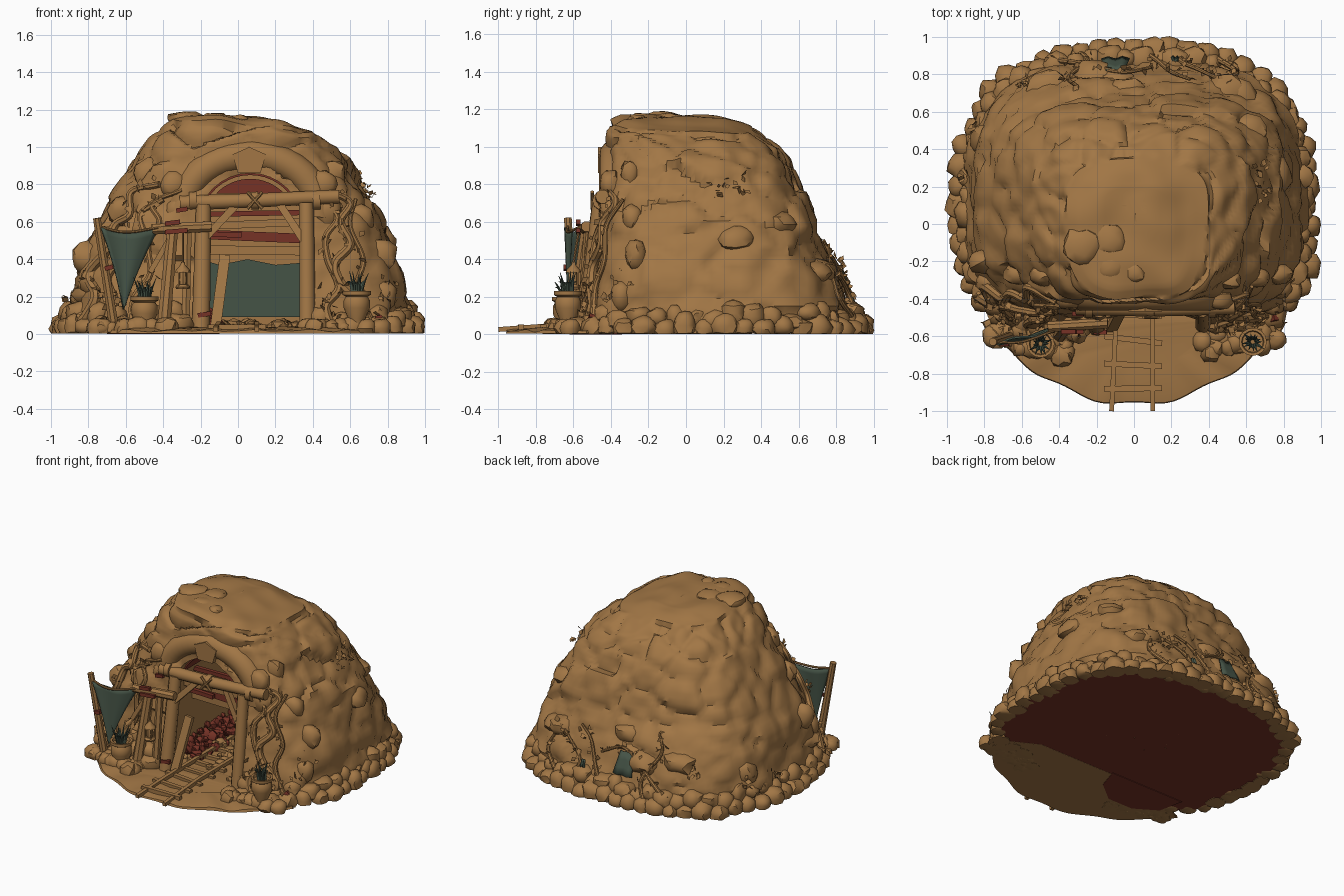
import bpy, bmesh, math, random
from mathutils import Vector as V, noise

if "Cube" in bpy.data.objects:
    bpy.data.objects.remove(bpy.data.objects["Cube"])
random.seed(4)
R = random.uniform

def material(name, c):
    m = bpy.data.materials.new(name)
    m.diffuse_color = (*c, 1)
    m.use_nodes = True
    m.node_tree.nodes["Principled BSDF"].inputs["Base Color"].default_value = m.diffuse_color
    return m
BROWN = material("sandy brown", (0.36, 0.183, 0.060))
GREEN = material("dull green", (0.060, 0.088, 0.062))
RED = material("rust red", (0.18, 0.032, 0.019))

def make(name, verts, faces, *mats):
    me = bpy.data.meshes.new(name)
    me.from_pydata([tuple(v) for v in verts], [], faces)
    bm = bmesh.new(); bm.from_mesh(me)
    bmesh.ops.recalc_face_normals(bm, faces=bm.faces)
    bm.to_mesh(me); bm.free()
    for m in mats: me.materials.append(m)
    ob = bpy.data.objects.new(name, me)
    bpy.context.collection.objects.link(ob)
    return ob

# hill size by height: z, left, right, front, back
LV = [(0.005, .91, .92, -.56, .91), (.12, .90, .90, -.53, .88), (.3, .86, .87, -.50, .81),
      (.45, .82, .82, -.48, .74), (.6, .74, .76, -.46, .67), (.75, .65, .69, -.43, .62),
      (.9, .55, .60, -.42, .56), (1.0, .47, .53, -.415, .49), (1.06, .41, .46, -.41, .42),
      (1.095, .37, .41, -.40, .36), (1.125, .29, .31, -.34, .27), (1.145, .18, .2, -.2, .2), (1.15, .04, .04, .06, .14)]
def prof(z):
    for p, q in zip(LV, LV[1:]):
        if z <= q[0]:
            t = max(0, (z - p[0]) / (q[0] - p[0]))
            return [a + (b - a) * t for a, b in zip(p, q)][1:]
    return LV[-1][1:]
def surf(ang, z, off=0):
    l, r, f, b = prof(z)
    c, s = math.cos(ang), math.sin(ang)
    n = 3.8 if s < 0 else (2.7 if z < .15 else 3.1)
    d = ((abs(c) / (r if c > 0 else l)) ** n + (abs(s) / (b - .1 if s > 0 else .1 - f)) ** n) ** (-1 / n) + off
    return V((d * c, .1 + d * s, z))
def face(x, z, off=.02, back=False):
    l, r, f, b = prof(z)
    n = 3.0 if back else 3.8
    t = max(.02, 1 - (abs(x) / (r if x > 0 else l)) ** n) ** (1 / n)
    return V((x, .1 + (b - .1) * t + off if back else .1 - (.1 - f) * t - off, z))

# rocky hill, red underneath
N, SUB = 150, 5
zs = [p[0] + (q[0] - p[0]) * k / SUB for p, q in zip(LV, LV[1:]) for k in range(SUB)] + [LV[-1][0]]
vs = []
for z in zs:
    for i in range(N):
        p = surf(2 * math.pi * i / N, z)
        d, c = noise.voronoi(V((p.x, p.y, p.z * 1.5)) * 3.8)
        k = .04 * noise.noise(c[0] * 3.7) + .035 * min(.6, (d[1] - d[0]) * 2) - .008 + .02 * noise.noise(p * 9)
        if z > 1.1: k = .012 + .025 * noise.noise(V((p.x, p.y, 0)) * 5)
        q = p + (p - V((0, .1, .4))).normalized() * k
        q.z = z if z < .02 else max(.02, q.z - (.07 * q.x + .04 * q.y) * max(0, z - .7) / .4)
        vs.append(q)
fs = [(j * N + i, j * N + (i + 1) % N, (j + 1) * N + (i + 1) % N, (j + 1) * N + i)
      for j in range(len(zs) - 1) for i in range(N)]
fs += [tuple(range(N)), tuple(range((len(zs) - 1) * N, len(zs) * N))]
hill = make("hill", vs, fs, BROWN, RED)
for p in hill.data.polygons:
    p.material_index = int(p.normal.z < -.9 and p.center.z < .02)

def prism(name, pts, y0, y1, mat):
    n = len(pts)
    v = [(x, y, z) for y in (y0, y1) for x, z in pts]
    f = [tuple(range(n)), tuple(range(n, 2 * n))] + [(i, (i + 1) % n, n + (i + 1) % n, n + i) for i in range(n)]
    return make(name, v, f, mat)
def arc(r, a0, a1, n=16, rz=None, cz=.58):
    return [(.065 + r * math.cos(a0 + (a1 - a0) * i / n), cz + (rz or r) * math.sin(a0 + (a1 - a0) * i / n)) for i in range(n + 1)]

# tunnel
cut = prism("tunnel_cutter", [(-.215, .03), (.345, .03)] + arc(.28, 0, math.pi), -1.2, .45, BROWN)
cut.hide_render = True; cut.hide_set(True); cut.display_type = 'WIRE'
mod = hill.modifiers.new("tunnel", 'BOOLEAN')
mod.operation, mod.object, mod.solver = 'DIFFERENCE', cut, 'EXACT'
prism("tunnel_ceiling", arc(.284, .4, 2.74) + arc(.27, 2.74, .4), -.36, .445, RED)
prism("red_back_panel", arc(.25, .75, 2.39), .43, .438, RED)
prism("tunnel_back_sheet", [(-.2, .09), (.33, .09), (.33, .38), (.2, .37), (.05, .4), (-.1, .37), (-.2, .4)], .425, .433, GREEN)

def tube(name, pts, r0, r1=None, mat=BROWN, sides=8, step=1, flat=1):
    """Swept tube through points, smoothed when step > 1."""
    P = [V(p) for p in pts]
    if step > 1:
        E = [P[0] * 2 - P[1]] + P + [P[-1] * 2 - P[-2]]
        P = [.5 * (2 * b + (c - a) * t + (2 * a - 5 * b + 4 * c - d) * t * t + (3 * b - a - 3 * c + d) * t ** 3)
             for a, b, c, d in zip(E, E[1:], E[2:], E[3:]) for t in [k / step for k in range(step)]] + [P[-1]]
    r1 = r0 if r1 is None else r1
    ref = V((0, 0, 1)) if abs((P[-1] - P[0]).normalized().y) > .7 else V((0, 1, 0))
    v, n = [], len(P)
    for i, p in enumerate(P):
        T = (P[min(i + 1, n - 1)] - P[max(i - 1, 0)]).normalized()
        A = T.cross(ref).normalized(); B = A.cross(T)
        r = r0 + (r1 - r0) * i / (n - 1)
        v += [p + r * (A * math.cos(t) + B * flat * math.sin(t)) for t in [2 * math.pi * (k + .5) / sides for k in range(sides)]]
    for q in v: q.z = max(q.z, .005)
    f = [(i * sides + k, i * sides + (k + 1) % sides, (i + 1) * sides + (k + 1) % sides, (i + 1) * sides + k)
         for i in range(n - 1) for k in range(sides)]
    make(name, v, f + [tuple(range(sides)), tuple(range((n - 1) * sides, n * sides))], mat)
    return P

def rock(name, c, s, mat=BROWN, sub=2):
    bm = bmesh.new()
    bmesh.ops.create_icosphere(bm, subdivisions=sub, radius=1)
    o = V((R(0, 50), R(0, 50), R(0, 50)))
    for v in bm.verts:
        q = v.co * (1 + .35 * noise.noise(v.co * 1.3 + o))
        m = max(abs(q.x), abs(q.y), abs(q.z))
        q *= .75 + .25 / max(m, .5) * .9
        v.co = V((c[0] + q.x * s[0], c[1] + q.y * s[1], max(.002, c[2] + q.z * s[2])))
    me = bpy.data.meshes.new(name); bm.to_mesh(me); bm.free()
    me.materials.append(mat)
    bpy.context.collection.objects.link(bpy.data.objects.new(name, me))

# stones round the foot, embedded in the flanks, and slabs on top
for i in range(112):
    row = i % 2
    p = surf(2 * math.pi * i / 112, .0, R(-.04, -.02) if row else R(-.01, .03))
    if not (p.y < -.3 and abs(p.x - .065) < .36):
        s = R(.055, .08)
        rock("foot_stone", (p.x, p.y, R(.06, .12) if row else R(.02, .05)), (s, s, R(.05, .08)))
for i in range(10):
    rock("flank_stone", surf(R(-.4, 3.55), R(.2, .6), -.06), (R(.09, .13), R(.09, .13), R(.06, .1)))
for x, z, s in [(-.8, .4, .09), (-.76, .28, .09), (-.62, .66, .08), (.65, .62, .08), (.76, .42, .09), (-.48, .86, .08), (.5, .85, .08), (.76, .2, .09), (-.5, .2, .09), (-.45, .4, .07), (.55, .4, .08)]:
    rock("front_boulder", face(x, z, -.055), (s, s * .7, s))
for x, y, s in [(-.28, -.12, .1), (-.13, -.09, .09), (-.13, -.23, .08), (0, -.26, .06)]:
    rock("top_slab", (x, y, 1.135 - .06 * x), (s, s, .04))
for i in range(70):
    x = random.choice((-1, 1)) * R(.34, .78)
    s = R(.03, .065)
    rock("apron_stone", (x, -R(.55, .62 + .22 * (.8 - abs(x))), .03), (s, s, s))

# ground apron in front, with a red patch below its left half
n = 60
out = [V((.82 * math.cos(t), -.53 - .435 * math.sin(t) ** 1.9 + .012 * math.sin(13 * t), .004)) for t in [math.pi * i / n for i in range(n + 1)]]
out += [V((-.5, -.36, .004)), V((.5, -.36, .004))]
m = len(out)
ring = lambda k, z: [V((p.x * k, -.5 + (p.y + .5) * k, z + (.014 * noise.noise(p * 9) if z > .01 else 0))) for p in out]
vs = ring(1, .004) + ring(.99, .02) + ring(.9, .028) + ring(.6, .036)
make("ground_apron", vs, [tuple(range(m)), tuple(range(3 * m, 4 * m))] +
     [(j * m + i, j * m + (i + 1) % m, (j + 1) * m + (i + 1) % m, (j + 1) * m + i) for j in range(3) for i in range(m)], BROWN)
patch = [(-.1, -.34), (-.15, -.5), (-.3, -.62), (-.5, -.62), (-.66, -.52), (-.7, -.34)]
make("red_underside", [(x, y, z) for z in (0, .0035) for x, y in patch],
     [tuple(range(6)), tuple(range(6, 12))] + [(i, (i + 1) % 6, 6 + (i + 1) % 6, 6 + i) for i in range(6)], RED)

# rails and sleepers
for a, b in ((-.12, -.1), (.1, .1)):
    tube("rail", [(a, -1, .026), (b, -.6, .055), (b, .2, .055)], .018, sides=4)
for i in range(9):
    y = -.88 + i * .13
    tube("sleeper", [(-.16, y + R(-.02, .02), .035), (.15, y + R(-.02, .02), .035)], .024, sides=4, flat=.9)

# rubble inside, red bank along the left wall
for i in range(130):
    s, x = R(.018, .04), -.215 + .12 * R(0, 1) ** 1.5
    rock("red_rubble", (x, R(-.32, .42), .03 + R(.2, 1) * (.16 - (x + .215) * 1.2)), (s, s, s), RED, 1)
for i in range(60):
    s = R(.015, .04)
    rock("brown_rubble", (R(-.2, .33), R(-.45, .41), R(.035, .05)), (s, s, s), BROWN, 1)

# stone arch with keystone
tube("stone_arch", [(x, -.38, z) for x, z in arc(.365, -.1, math.pi + .1, 24, .30, .655)], .083, sides=14)
prism("keystone", [(-.03, .96), (.06, 1.0), (.15, .96), (.12, .86), (0, .86)], -.468, -.36, BROWN)
for x, z in ((-.34, .8), (.46, .8), (-.32, .66), (.48, .66)):
    rock("arch_foot_stone", (x, -.405, z), (.075, .055, .08))

# timber frame
tube("lintel", [(-.31, -.445, .7), (.1, -.455, .715), (.54, -.445, .735)], .042, .038, sides=10)
for x in (-.24, .09, .42):
    tube("lintel_binding", [(x - .02, -.45, .712), (x + .02, -.45, .714)], .05, sides=10)
for s in (-1, 1):
    tube("cross_tie", [(.09 - .04 * s, -.5, .67), (.09 + .04 * s, -.5, .76)], .01)
tube("left_post", [(-.2, -.55, .02), (-.185, -.46, .69)], .05, .042, sides=9)
tube("right_post", [(.37, -.54, .02), (.365, -.46, .7)], .045, .04, sides=9)
tube("left_brace", [(-.17, -.49, .52), (-.01, -.45, .69)], .028, sides=4)
tube("right_brace", [(.35, -.49, .5), (.22, -.45, .7)], .028, sides=4)
tube("leaning_plank", [(-.12, -.56, .04), (-.07, -.46, .42)], .04, sides=4, flat=.6)
tube("inner_beam", [(-.23, -.3, .575), (.36, -.3, .6)], .028, sides=4)
tube("red_inner_beam", [(-.23, -.25, .535), (.36, -.25, .51)], .036, mat=RED, sides=4)
tube("low_inner_beam", [(-.23, -.2, .45), (.36, -.2, .445)], .034, sides=4)
tube("red_plank", [(-.2, -.31, .535), (.02, -.31, .53)], .02, mat=RED, sides=4)
tube("red_high_plank", [(-.22, -.2, .64), (.35, -.2, .65)], .02, mat=RED, sides=4)
tube("side_beam", [(-.46, -.55, .56), (-.14, -.53, .575)], .03, sides=8)
tube("side_post", [(-.4, -.6, .02), (-.35, -.53, .56)], .038, .032, sides=8)
tube("side_post_thin", [(-.28, -.56, .02), (-.27, -.52, .55)], .025, sides=6)
tube("side_strut", [(-.47, -.55, .33), (-.36, -.54, .52)], .02, sides=4)
for x, y, z, w in ((-.35, -.575, .59, .04), (-.33, -.575, .545, .06), (-.69, -.64, .35, .022), (-.18, -.58, .1, .035), (-.3, -.48, .66, .03)):
    tube("red_scrap", [(x - w, y, z), (x + w, y, z + .01)], .017, mat=RED, sides=4)
tube("red_right_scrap", [(.72, -.52, .05), (.76, -.5, .1)], .02, mat=RED, sides=4)

# flag on a leaning pole
tube("flag_pole", [(-.66, -.6, .02), (-.755, -.63, .62)], .028, .022)
tube("flag_line", [(-.76, -.63, .58), (-.6, -.63, .545), (-.4, -.56, .575)], .008, step=5)
G = 12
vs = []
for i in range(G + 1):
    for j in range(G + 1):
        u, t = i / G, j / G
        top = V((-.73 + .31 * u, -.65 + .09 * u, .57 - .03 * math.sin(math.pi * u)))
        q = top.lerp(V((-.61, -.63, .13)), t * .995)
        q.x += .012 * math.sin(math.pi * t) * (1 - 2 * u)
        q.y += .012 * math.sin(u * 7) * (1 - t)
        vs.append(q)
flag = make("flag", vs, [(i * (G + 1) + j, i * (G + 1) + j + 1, (i + 1) * (G + 1) + j + 1, (i + 1) * (G + 1) + j) for i in range(G) for j in range(G)], GREEN)
flag.modifiers.new("thickness", 'SOLIDIFY').thickness = .01

# lathed shapes: pots and lantern
def lathe(name, c, prof_pts, mat=BROWN, sides=16):
    v = [(c[0] + r * math.cos(2 * math.pi * k / sides), c[1] + r * math.sin(2 * math.pi * k / sides), c[2] + z) for r, z in prof_pts for k in range(sides)]
    n = len(prof_pts)
    f = [(j * sides + k, j * sides + (k + 1) % sides, (j + 1) * sides + (k + 1) % sides, (j + 1) * sides + k) for j in range(n - 1) for k in range(sides)]
    make(name, v, f + [tuple(range(sides)), tuple(range((n - 1) * sides, n * sides))], mat)
for x, y, z in ((-.5, -.64, .05), (.635, -.63, .08)):
    lathe("plant_pot", (x, y, z), [(.04, -.04), (.045, 0), (.07, .06), (.07, .1), (.058, .12), (.075, .13), (.075, .15), (.06, .15), (.055, .13)])
    for i in range(13):
        a, L = i * 2.4, R(.04, .075)
        d = V((math.cos(a), math.sin(a), 0))
        b = V((x, y, z + .12))
        tube("succulent_leaf", [b + d * .02, b + d * L * .6 + V((0, 0, .07)), b + d * L + V((0, 0, R(.07, .14)))], .012, .001, GREEN, 5, 3)
L = (-.295, -.6, .24)
lathe("lantern_base", L, [(.035, 0), (.04, .012), (.03, .025)], sides=8)
lathe("lantern_glass", L, [(.02, .02), (.024, .05), (.02, .09)], sides=8)
lathe("lantern_cap", L, [(.042, .09), (.036, .105), (.012, .13), (.01, .145)], sides=8)
for k in range(4):
    a = math.pi * (k / 2 + .25)
    p = V((L[0] + .032 * math.cos(a), L[1] + .032 * math.sin(a), .25))
    tube("lantern_bar", [p, p + V((0, 0, .09))], .005, sides=4)
tube("lantern_cord", [(L[0], L[1], .38), (L[0], -.57, .56)], .007, sides=5)

# vines with leaves
leaf_v, leaf_f = [], []
def leaf(p, s):
    a = V((R(-1, 1), R(-1, 1), R(-1, 1))).normalized()
    b = a.cross(V((R(-1, 1), R(-1, 1), R(-1, 1)))).normalized()
    k = len(leaf_v)
    leaf_v.extend([p, p + a * s * .5 + b * s * .4, p + a * s + a.cross(b) * s * .2, p + a * s * .5 - b * s * .4])
    for q in leaf_v[k:]: q.z = max(q.z, .01)
    leaf_f.extend([(k, k + 1, k + 2), (k, k + 2, k + 3)])
def vine(pts, r, back=False, leaves=.6):
    P = tube("vine", [face(x, z, .03, back) for x, z in pts], r, r * .55, sides=8, step=6)
    for p in P:
        if R(0, 1) < leaves:
            leaf(p + V((R(-.03, .03), .01 if back else -.015, R(-.03, .03))), R(.03, .05))
for pts, r in [([(.6, .03), (.66, .14), (.55, .27), (.52, .38), (.6, .48), (.55, .6), (.6, .7), (.5, .76)], .033),
               ([(.5, .03), (.47, .15), (.54, .25), (.48, .4), (.47, .52), (.53, .62), (.46, .72)], .027),
               ([(.72, .05), (.64, .25), (.67, .4), (.6, .58), (.63, .72)], .019),
               ([(-.84, .05), (-.76, .2), (-.8, .32), (-.7, .45), (-.66, .58), (-.58, .64), (-.57, .76), (-.42, .8)], .032),
               ([(-.72, .04), (-.66, .16), (-.7, .3), (-.6, .42), (-.5, .5), (-.52, .64), (-.4, .72)], .029),
               ([(-.58, .04), (-.55, .2), (-.47, .32), (-.48, .48), (-.42, .6), (-.46, .7), (-.3, .77)], .022)]:
    vine(pts, r)
for pts in [[(-.45, .1), (-.3, .22), (-.2, .3), (-.05, .36), (.1, .3)], [(.3, .05), (.25, .2), (.35, .3), (.5, .38)],
            [(.05, .08), (.12, .2), (.2, .35), (.3, .42)], [(-.3, .05), (-.25, .2), (-.35, .38), (-.3, .5)], [(.45, .1), (.55, .2), (.5, .33)]]:
    vine(pts, .016, True, .9)
for a, z in ((.25, .8), (-.5, .3), (2.7, .2), (3.0, .15), (1.0, .3), (2.3, .3), (.1, .78)):
    for i in range(9):
        leaf(surf(a + R(-.06, .06), z + R(-.05, .05), .02), R(.03, .05))
for i in range(60):
    x = random.choice((-1, 1)) * R(.42, .8)
    leaf(face(x, R(.03, .25), R(.03, .1)), R(.03, .06))
make("vine_leaves", leaf_v, leaf_f, BROWN)

# green cloth scraps at the back
for x, z, w, h in ((-.1, .27, .07, .15), (.22, .2, .02, .05)):
    vs = [face(x + w * (i - 2) / 2 * (1.1 - .35 * j / 3), z + h * (j / 3 - .5), .035 + .012 * (i % 2), True) for j in range(4) for i in range(5)]
    ob = make("back_cloth", vs, [(j * 5 + i, j * 5 + i + 1, j * 5 + i + 6, j * 5 + i + 5) for j in range(3) for i in range(4)], GREEN)
    ob.modifiers.new("thickness", 'SOLIDIFY').thickness = .008

# shading
for ob in bpy.context.scene.objects:
    ob.select_set(ob.type == 'MESH' and ob != cut)
bpy.context.view_layer.objects.active = hill
bpy.ops.object.shade_smooth_by_angle(angle=math.radians(40))
